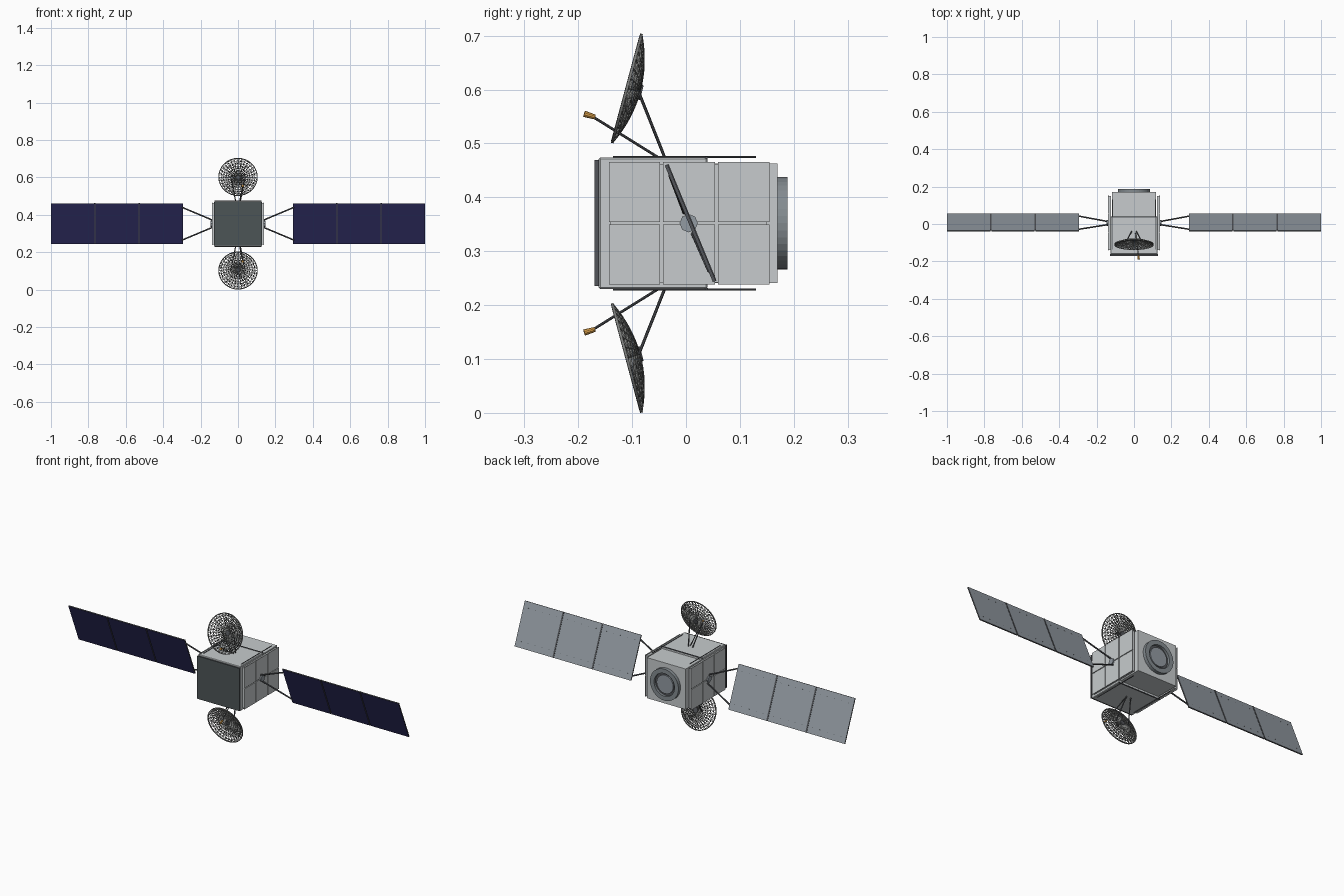
import bpy, bmesh, math
from mathutils import Vector, Matrix

cube = bpy.data.objects.get("Cube")
if cube:
    bpy.data.objects.remove(cube, do_unlink=True)

MID = 0.352  # height of the body centre


def material(name, r, g, b):
    m = bpy.data.materials.new(name)
    m.use_nodes = True
    m.diffuse_color = (r, g, b, 1)
    m.node_tree.nodes["Principled BSDF"].inputs["Base Color"].default_value = (r, g, b, 1)
    return m


LIGHT = material("light grey", 0.57, 0.60, 0.61)
PANEL = material("panel back grey", 0.29, 0.325, 0.36)
RING = material("ring grey", 0.23, 0.26, 0.28)
SLATE = material("dark slate", 0.073, 0.09, 0.094)
STRUT = material("strut grey", 0.085, 0.09, 0.10)
MESH = material("mesh grey", 0.20, 0.205, 0.20)
NAVY = material("cell navy", 0.028, 0.026, 0.115)
GOLD = material("feed orange", 0.90, 0.45, 0.09)


def finish(name, bm, *mats):
    me = bpy.data.meshes.new(name)
    bmesh.ops.recalc_face_normals(bm, faces=bm.faces[:])
    bm.to_mesh(me)
    bm.free()
    for m in mats:
        me.materials.append(m)
    ob = bpy.data.objects.new(name, me)
    bpy.context.collection.objects.link(ob)
    return ob


def add_box(bm, lo, hi, matrix=Matrix()):
    lo, hi = Vector(lo), Vector(hi)
    m = matrix @ Matrix.Translation((lo + hi) / 2) @ Matrix.Diagonal((*(hi - lo), 1))
    bmesh.ops.create_cube(bm, size=1, matrix=m)


def box(name, lo, hi, mat, bevel=0):
    bm = bmesh.new()
    add_box(bm, lo, hi)
    if bevel:
        bmesh.ops.bevel(bm, geom=bm.edges[:], offset=bevel, segments=1, affect='EDGES')
    return finish(name, bm, mat)


def rod(name, a, b, radius, mat, sides=8, radius2=None):
    a, b = Vector(a), Vector(b)
    m = Matrix.Translation((a + b) / 2) @ (b - a).to_track_quat('Z', 'Y').to_matrix().to_4x4()
    bm = bmesh.new()
    bmesh.ops.create_cone(bm, cap_ends=True, segments=sides, radius1=radius,
                          radius2=radius2 or radius, depth=(b - a).length, matrix=m)
    return finish(name, bm, mat)


def lathe(name, profile, steps, matrix, mat):
    """Spin (radius, depth) points about the local z axis."""
    bm = bmesh.new()
    vs = [bm.verts.new((r, 0, z)) for r, z in profile]
    es = [bm.edges.new(p) for p in zip(vs, vs[1:])]
    bmesh.ops.spin(bm, geom=vs + es, axis=(0, 0, 1), cent=(0, 0, 0), angle=math.tau, steps=steps)
    bmesh.ops.remove_doubles(bm, verts=bm.verts[:], dist=1e-5)
    bmesh.ops.transform(bm, matrix=matrix, verts=bm.verts[:])
    return finish(name, bm, mat)


# Body: wider front section, narrower rear section, dark front cover
box("body_front", (-.126, -.162, MID - .122), (.126, .04, MID + .122), LIGHT, .003)
box("body_rear", (-.117, .038, MID - .111), (.117, .17, MID + .111), LIGHT)
cover = box("front_cover", (-.128, -.17, MID - .117), (.128, -.161, MID + .117), STRUT)
cover.data.materials.append(SLATE)
for f in cover.data.polygons:
    f.material_index = int(f.normal.y < -.9)

# Rear engine ring with recessed disc
back = Matrix.Translation((0, .168, MID)) @ Matrix.Rotation(-math.pi / 2, 4, 'X')
lathe("engine_ring", [(.086, 0), (.086, .02), (.062, .02), (.062, .006)], 40, back, RING)
lathe("engine_groove", [(.062, .007), (.05, .007)], 40, back, STRUT)
lathe("engine_disc", [(.05, .004), (.05, .014), (0, .014)], 40, back, PANEL)

for side, sx in (("left", 1), ("right", -1)):
    # Side tiles, three by two
    bm = bmesh.new()
    for y0, y1 in ((-.143, -.048), (-.043, .054), (.059, .155)):
        for z0 in (MID - .114, MID + .002):
            add_box(bm, (sx * .138 - .002, y0, z0), (sx * .138 + .002, y1, z0 + .112))
    finish(side + "_side_tiles", bm, LIGHT)
    box(side + "_tile_frame", (sx * .13 - .006, -.14, MID - .11),
        (sx * .13 + .006, .15, MID + .11), LIGHT)

    # Panel hub and yoke arms
    rod(side + "_hub", (sx * .12, .005, MID), (sx * .147, .005, MID), .017, PANEL)
    for end, k in (("upper", 1), ("lower", -1)):
        rod(f"{side}_{end}_yoke", (sx * .138, .005 - k * .008, MID + k * .02),
            (sx * .3, .007 - k * .036, MID + k * .088), .004, STRUT)

    # Solar wing: three tilted plates, navy on the front face
    tilt = Matrix.Translation((0, .008, MID)) @ Matrix.Rotation(math.radians(22.4), 4, 'X')
    bm = bmesh.new()
    dots = bmesh.new()
    hinges = bmesh.new()
    for i in range(3):
        x0 = .295 + i * .2365
        xs = sorted((sx * x0, sx * (x0 + .2315)))
        add_box(bm, (xs[0], -.003, -.117), (xs[1], .003, .117), tilt)
        for j in range(5):
            for z in (-.085, .085):
                x = xs[0] + .03 + j * .043
                add_box(dots, (x - .003, .002, z - .001), (x + .003, .0035, z + .001), tilt)
        if i:
            x = sx * (x0 - .0025)
            add_box(hinges, (x - .004, .001, -.117), (x + .004, .0045, .117), tilt)
    front = tilt.to_3x3() @ Vector((0, -1, 0))
    bm.normal_update()
    for f in bm.faces:
        facing = f.normal.dot(front)
        f.material_index = 1 if facing > .9 else 0 if facing < -.9 else 2
    finish(side + "_solar_wing", bm, PANEL, NAVY, STRUT)
    finish(side + "_wing_fasteners", dots, STRUT)
    finish(side + "_wing_hinges", hinges, STRUT)

# Upper and lower halves mirror about the body centre
for end, k in (("upper", 1), ("lower", -1)):
    def at(x, y, h):
        return Vector((x, y, MID + k * h))

    # Rails and cross strap
    for sx in (1, -1):
        rod(f"{end}_rail_{'left' if sx > 0 else 'right'}", at(sx * .113, -.135, .123),
            at(sx * .113, .13, .123), .002, STRUT, 6)
    box(end + "_strap", at(-.126, .035, .12), at(.126, .041, .124), STRUT)

    # Open mesh dish, facing forward and slightly outward
    axis = Vector((0, -.965, k * .26))
    place = Matrix.Translation(at(0, -.087, .244)) @ axis.to_track_quat('Z', 'Y').to_matrix().to_4x4()
    profile = [(.103 * i / 8, .024 * (i / 8) ** 2) for i in range(9)]
    dish = lathe(end + "_dish", profile, 32, place, MESH)
    tri = dish.modifiers.new("Triangles", 'TRIANGULATE')
    tri.min_vertices = 4
    wire = dish.modifiers.new("Lattice", 'WIREFRAME')
    wire.thickness = .0055
    wire.use_even_offset = False
    lathe(end + "_dish_rim", [(.101, .021), (.105, .021), (.105, .026), (.101, .026), (.101, .021)],
          32, place, MESH)
    rod(end + "_dish_hub", at(0, -.09, .244), at(0, -.082, .242), .014, STRUT, 12)

    # Dish struts and feed horn on its boom
    for sx in (1, -1):
        rod(f"{end}_dish_strut_{'left' if sx > 0 else 'right'}", at(sx * .012, -.038, .118),
            at(sx * .038, -.088, .244), .003, STRUT)
    rod(end + "_feed_boom", at(.008, -.045, .118), at(.024, -.172, .197), .0025, STRUT)
    rod(end + "_feed_horn", at(.024, -.169, .197), at(.0255, -.189, .203), .0045, GOLD, 10, .006)
